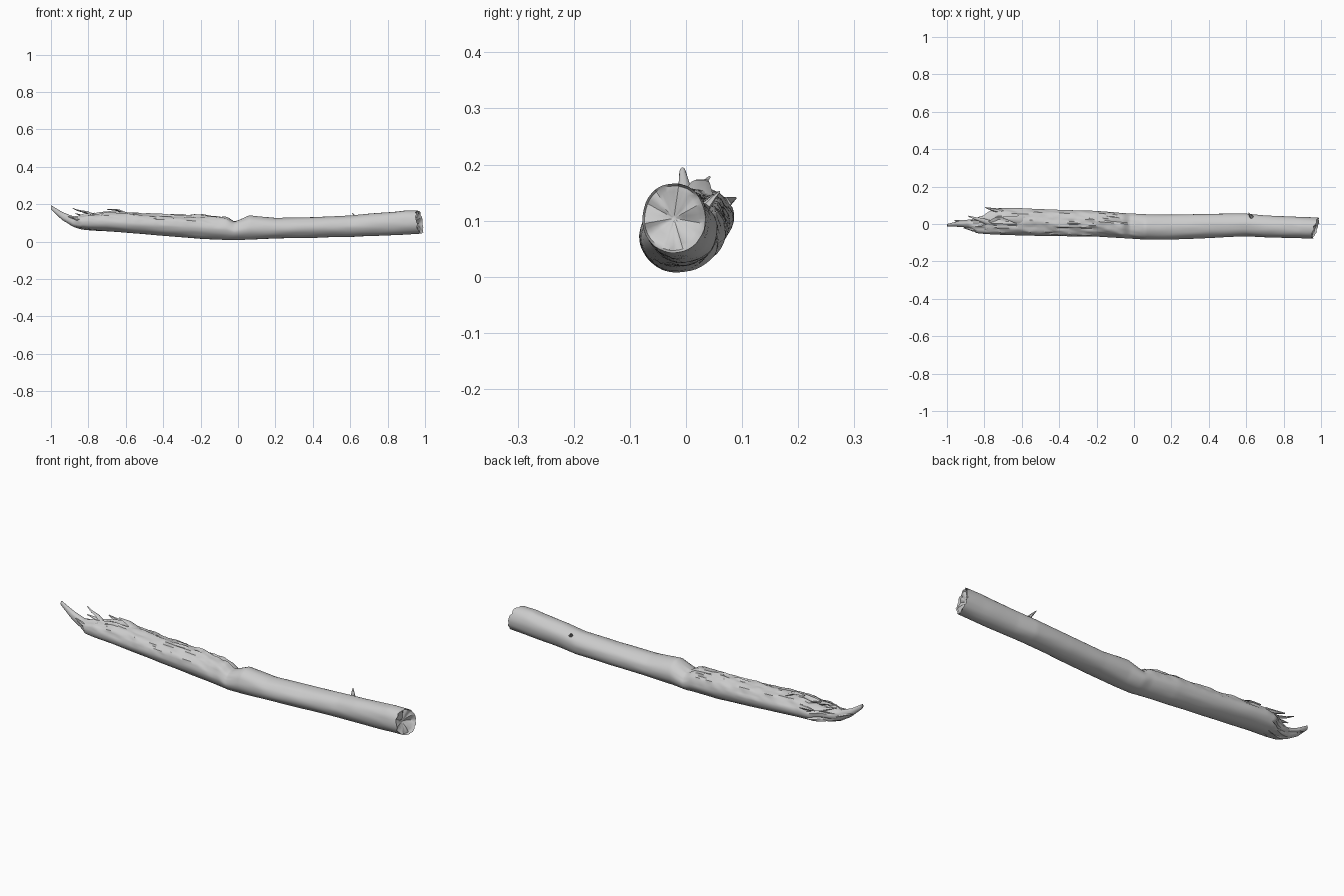
import bpy, math
from mathutils import Vector, noise

if "Cube" in bpy.data.objects:
    bpy.data.objects.remove(bpy.data.objects["Cube"], do_unlink=True)

wood = bpy.data.materials.new("weathered grey wood")
wood.use_nodes = True
color = (0.6, 0.6, 0.6, 1)
wood.diffuse_color = color
wood.node_tree.nodes["Principled BSDF"].inputs["Base Color"].default_value = color

# Outline stations along the log: x, front y, back y, bottom z, top z
STATIONS = [
    (-1.0, -.012, .0, .172, .195), (-.94, -.015, .015, .115, .158),
    (-.88, -.02, .02, .08, .135), (-.84, -.05, .035, .07, .14),
    (-.79, -.055, .05, .063, .152), (-.75, -.057, .083, .058, .152),
    (-.7, -.06, .086, .055, .162), (-.5, -.064, .08, .04, .152),
    (-.2, -.066, .07, .015, .143), (-.06, -.075, .057, .009, .132),
    (-.02, -.078, .055, .008, .106), (.06, -.084, .051, .01, .14),
    (.2, -.083, .05, .017, .126), (.4, -.074, .055, .02, .13),
    (.6, -.066, .056, .025, .14), (.7, -.072, .046, .03, .15),
    (.9, -.076, .038, .038, .166), (1.0, -.078, .035, .042, .166)]
SIDES, RINGS = 40, 190


def outline(x):
    for a, b in zip(STATIONS, STATIONS[1:]):
        if x <= b[0]:
            t = (x - a[0]) / (b[0] - a[0])
            return [p + (q - p) * t for p, q in zip(a[1:], b[1:])]
    return STATIONS[-1][1:]


def wave(x, y, z):
    return noise.noise(Vector((x, y, z)))


def bump(x, centre, width):
    return math.exp(-((x - centre) / width) ** 2)


def surface(x, angle):
    front, back, low, high = outline(x)
    c, s = math.cos(angle), math.sin(angle)
    # Stretched grain, stronger on the torn upper side of the left half
    upper = max(0, s) ** .7
    torn = upper * min(1, max(0, (.05 - x) / .15)) * min(1, max(0, (x + .9) / .1))
    grain = .035 * wave(x * 3, c * 1.6, s * 1.6) + .018 * wave(x * 9, c * 3 + 7, s * 3)
    rough = torn * (.18 * wave(x * 8, c * 5, s * 3 + 4) + .09 * wave(x * 24, c * 9, 2) - .03)
    k = 1 + grain + rough
    y = (front + back) / 2 + (back - front) / 2 * c * k
    z = (low + high) / 2 + (high - low) / 2 * s * k
    # Raised flake of bark and a step along the top
    z += .022 * bump(x, -.655, .04) * bump(angle, 1.5, .45)
    z -= .014 * torn * bump(angle, 2.1 + .3 * wave(x * 6, 0, 3), .3)
    # Slanted, chipped right end and ragged left end
    end = max(0, (x - .85) / .15)
    x += end * (.29 * (y + .02) - .16 * (z - .1) - .028 + .01 * wave(c * 4, s * 4, 1))
    x += bump(x, -.79, .06) * .06 * wave(c * 4, s * 4, 8) * (1 if c > -.6 else .3)
    return Vector((min(x, 1), y, max(z, 0)))


def make_object(name, verts, faces, angle=40):
    mesh = bpy.data.meshes.new(name)
    mesh.from_pydata(verts, [], faces)
    mesh.materials.append(wood)
    obj = bpy.data.objects.new(name, mesh)
    bpy.context.collection.objects.link(obj)
    bpy.ops.object.select_all(action="DESELECT")
    obj.select_set(True)
    bpy.context.view_layer.objects.active = obj
    bpy.ops.object.shade_smooth_by_angle(angle=math.radians(angle))
    return obj


def skin(rings, sides):
    faces = []
    for r in range(rings - 1):
        for i in range(sides):
            j = (i + 1) % sides
            faces.append((r * sides + i, r * sides + j,
                          (r + 1) * sides + j, (r + 1) * sides + i))
    faces.append(tuple(range(sides))[::-1])
    faces.append(tuple((rings - 1) * sides + i for i in range(sides)))
    return [f[::-1] for f in faces]


# Log body, with the right end face dished inward by shrinking rings
verts = []
for r in range(RINGS):
    x = -1 + 2 * r / (RINGS - 1)
    verts += [surface(x, -math.tau * i / SIDES) for i in range(SIDES)]
rim = verts[-SIDES:]
middle = sum(rim, Vector()) / SIDES
caps = [.93, .78, .55, .3, .08]
for k in caps:
    for p in rim:
        q = middle.lerp(p, k)
        q.x += -.014 * (1 - k) - .008 + .02 * wave(q.y * 35, q.z * 35, 3) * (1 - k * .5)
        q.x = min(q.x, 1)
        verts.append(q)
make_object("log", verts, skin(RINGS + len(caps), SIDES))


def splinter(name, points, width, thick):
    # Tapered sliver following a short path
    verts, n = [], 6
    for k, p in enumerate(points):
        taper = 1 - .85 * k / (len(points) - 1)
        along = (Vector(points[min(k + 1, len(points) - 1)]) - Vector(points[max(k - 1, 0)])).normalized()
        side = along.cross(Vector((0, 0, 1))).normalized()
        up = side.cross(along)
        for i in range(n):
            a = math.tau * i / n
            verts.append(Vector(p) + (side * math.cos(a) * width + up * math.sin(a) * thick) * taper)
    make_object(name, verts, skin(len(points), n)[:], 50)


# Slivers at the broken left end, and a stub twig near the right end
splinter("upper_splinter", [(-.76, .0, .135), (-.81, .02, .157), (-.85, .03, .165), (-.885, .042, .178)], .016, .01)
splinter("back_splinter", [(-.7, .065, .13), (-.75, .076, .135), (-.795, .088, .14)], .016, .014)
splinter("inner_splinter", [(-.76, .03, .12), (-.82, .03, .135), (-.87, .018, .15)], .02, .012)
splinter("front_splinter", [(-.8, -.03, .12), (-.86, -.03, .12), (-.91, -.02, .135)], .018, .015)
splinter("bark_flake", [(-.58, .02, .14), (-.64, .025, .168), (-.7, .035, .172)], .03, .01)
splinter("lower_splinter", [(-.86, .01, .1), (-.92, .012, .125), (-.96, .018, .14)], .015, .012)
splinter("twig_stub", [(.63, .035, .125), (.62, .048, .14), (.612, .06, .152)], .011, .008)
